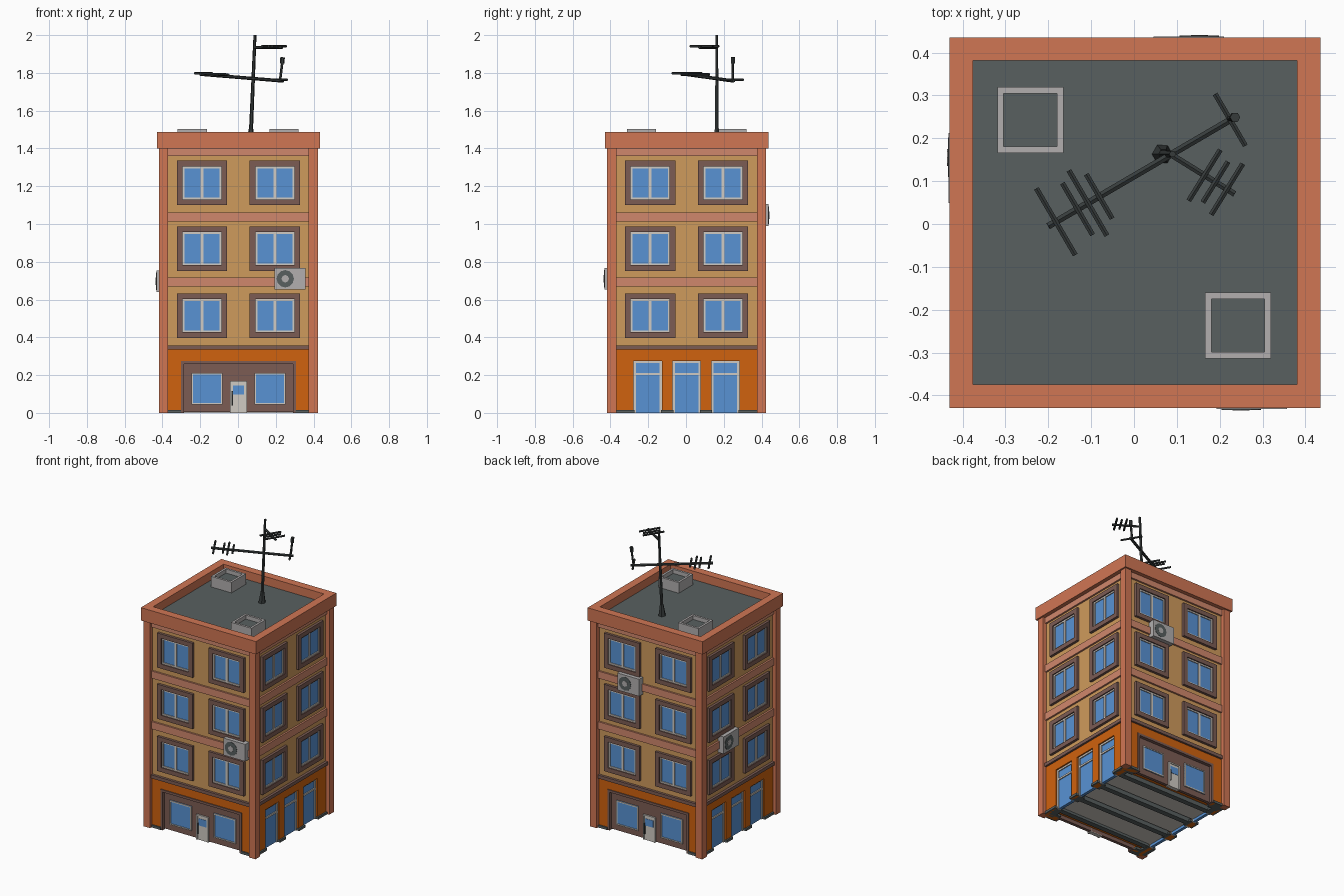
import bpy, bmesh, math
from mathutils import Matrix, Vector

if "Cube" in bpy.data.objects:
    bpy.data.objects.remove(bpy.data.objects["Cube"])

# ---------- materials (sRGB converted to linear) ----------
def mat(name, rgb):
    m = bpy.data.materials.new(name)
    lin = [((c / 255 + 0.055) / 1.055) ** 2.4 for c in rgb]
    m.diffuse_color = (*lin, 1)
    m.use_nodes = True
    m.node_tree.nodes["Principled BSDF"].inputs["Base Color"].default_value = m.diffuse_color
    return m

TERRA = mat("terracotta", (208, 118, 84))
PINK = mat("pink_band", (208, 135, 108))
TAN = mat("tan_wall", (207, 155, 92))
ORANGE = mat("orange_wall", (208, 98, 14))
BROWN = mat("brown_trim", (124, 92, 84))
GLASS = mat("blue_glass", (88, 146, 212))
FRAME = mat("light_frame", (208, 203, 196))
SLATE = mat("slate_grey", (88, 96, 96))
BLACK = mat("antenna_dark", (54, 59, 59))
GREY = mat("metal_grey", (178, 175, 175))

# ---------- part collector: one bmesh per named object ----------
parts = {}
OFFSET = Matrix.Translation((0.0025, 0.003, 0))

def get(name, material):
    if name not in parts:
        parts[name] = (bmesh.new(), material)
    return parts[name][0]

def box(name, material, x, y, z, turn=0):
    """Box from ranges; turn rotates it by quarter turns about z."""
    size = (x[1] - x[0], y[1] - y[0], z[1] - z[0])
    mid = Vector((sum(x) / 2, sum(y) / 2, sum(z) / 2))
    m = (OFFSET @ Matrix.Rotation(turn * math.pi / 2, 4, 'Z')
         @ Matrix.Translation(mid) @ Matrix.Diagonal((*size, 1)))
    bmesh.ops.create_cube(get(name, material), size=1, matrix=m)

def plate(name, material, side, u, z, d):
    """Box on a facade: u along the wall, z up, d outward from the centre."""
    box(name, material, u, (-d[1], -d[0]), z, side)

def ring(name, material, side, u, z, w, d, bottom=True):
    """Rectangular frame of width w on a facade."""
    z0 = z[0] + (w if bottom else 0)
    plate(name, material, side, (u[0], u[0] + w), (z0, z[1] - w), d)
    plate(name, material, side, (u[1] - w, u[1]), (z0, z[1] - w), d)
    plate(name, material, side, u, (z[1] - w, z[1]), d)
    if bottom:
        plate(name, material, side, u, (z[0], z0), d)

def rod(name, material, a, b, r1, r2=None, sides=6):
    a, b = Vector(a), Vector(b)
    m = (Matrix.Translation((a + b) / 2)
         @ (b - a).to_track_quat('Z', 'Y').to_matrix().to_4x4())
    bmesh.ops.create_cone(get(name, material), cap_ends=True, segments=sides, radius1=r1,
                          radius2=r1 if r2 is None else r2, depth=(b - a).length, matrix=m)

# ---------- main masses ----------
W = 0.393
box("upper_walls", TAN, (-W, W), (-W, W), (0.335, 1.40))
box("ground_core", ORANGE, (-0.37, 0.37), (-0.37, 0.37), (0.03, 0.335))
box("roof_deck", SLATE, (-0.385, 0.385), (-0.385, 0.385), (1.40, 1.43))
for s in range(4):
    box("corner_pillars", TERRA, (0.372, 0.4215), (0.372, 0.4215), (0, 1.40), s)
    box("parapet", TERRA, (-0.4325, 0.378), (-0.4325, -0.378), (1.40, 1.487), s)
    # horizontal bands
    for z in ((1.36, 1.40), (1.013, 1.062), (0.668, 0.718)):
        plate("floor_bands", PINK, s, (-0.375, 0.375), z, (0.38, 0.405))
    plate("shop_cornice", BROWN, s, (-0.375, 0.375), (0.335, 0.358), (0.38, 0.41))
    # upper windows
    for z0 in (0.397, 0.752, 1.100):
        for c in (-0.1925, 0.1925):
            ring("window_surrounds", BROWN, s, (c - 0.133, c + 0.133),
                 (z0, z0 + 0.235), 0.03, (0.385, 0.410))
            u, z = (c - 0.103, c + 0.103), (z0 + 0.03, z0 + 0.205)
            ring("window_frames", FRAME, s, u, z, 0.01, (0.385, 0.402))
            plate("window_frames", FRAME, s, (c - 0.008, c + 0.008), z, (0.385, 0.402))
            plate("window_glass", GLASS, s, u, z, (0.388, 0.396))

# ---------- shop fronts (front and back) ----------
for s in (0, 2):
    D = (0.36, 0.397)
    plate("shop_walls", ORANGE, s, (-0.305, 0.305), (0.275, 0.335), D)
    for k in (-1, 1):
        plate("shop_walls", ORANGE, s, sorted((k * 0.303, k * 0.39)), (0, 0.335), D)
        plate("plinth", SLATE, s, sorted((k * 0.303, k * 0.375)), (0, 0.016), (0.34, 0.407))
        c = k * 0.166
        u, z = (c - 0.082, c + 0.082), (0.045, 0.21)
        ring("shop_window_frames", FRAME, s, u, z, 0.008, (0.37, 0.389))
        plate("shop_window_glass", GLASS, s, u, z, (0.375, 0.385))
    ring("shop_surround", BROWN, s, (-0.305, 0.305), (0, 0.275), 0.016, (0.36, 0.403), False)
    plate("shop_panel", BROWN, s, (-0.29, 0.29), (0.005, 0.26), (0.36, 0.381))
    # entrance door with small window and handle
    plate("shop_door", FRAME, s, (-0.045, 0.045), (0, 0.17), (0.36, 0.387))
    ring("shop_door", FRAME, s, (-0.045, 0.045), (0, 0.17), 0.009, (0.38, 0.392), False)
    plate("door_window", GLASS, s, (-0.03, 0.03), (0.098, 0.145), (0.38, 0.389))
    rod_u = (-0.036, -0.030)
    plate("door_handle", BLACK, s, rod_u, (0.04, 0.115), (0.385, 0.396))

# ---------- glazed door rows (left and right) ----------
for s in (1, 3):
    D = (0.36, 0.397)
    plate("side_walls", ORANGE, s, (-0.39, 0.39), (0.275, 0.335), D)
    for u in ((-0.39, -0.28), (-0.131, -0.074), (0.074, 0.131), (0.28, 0.39)):
        plate("side_walls", ORANGE, s, u, (0, 0.275), D)
        plate("plinth", SLATE, s, (max(u[0], -0.375) - 0.004, min(u[1], 0.375) + 0.004),
              (0, 0.016), (0.34, 0.407))
    for c in (-0.2055, 0, 0.2055):
        u, z = (c - 0.0745, c + 0.0745), (0, 0.275)
        ring("side_door_frames", FRAME, s, u, z, 0.012, (0.36, 0.387), False)
        plate("side_door_frames", FRAME, s, u, (0.2, 0.212), (0.36, 0.387))
        plate("side_door_glass", GLASS, s, u, z, (0.36, 0.380))

# ---------- underside: door floors and foundation strips running across ----------
for c in (-0.2055, 0, 0.2055):
    box("floor_slabs", FRAME, (-0.36, 0.36), (c - 0.07, c + 0.07), (0.018, 0.035))
for c in (-0.29, -0.1025, 0.1025, 0.29):
    box("plinth", SLATE, (-0.35, 0.35), (c - 0.018, c + 0.018), (0.001, 0.032))

# ---------- air conditioners: side, centre u, centre z ----------
for s, u, z in ((0, 0.2725, 0.71), (2, -0.125, 1.047), (3, -0.1275, 0.697)):
    plate("air_conditioners", GREY, s, (u - 0.082, u + 0.082), (z - 0.058, z + 0.058), (0.385, 0.435))
    rot = OFFSET @ Matrix.Rotation(s * math.pi / 2, 4, 'Z')
    f = u - 0.025
    rod("fan_grilles", SLATE, rot @ Vector((f, -0.43, z)), rot @ Vector((f, -0.437, z)), 0.046, sides=12)
    rod("fan_hubs", GREY, rot @ Vector((f, -0.43, z)), rot @ Vector((f, -0.4385, z)), 0.02, sides=8)

# ---------- roof vents ----------
for cx, cy in ((-0.2445, 0.240), (0.2405, -0.2395)):
    for k in range(4):
        a, b = 0.077, 0.062
        x, y = (((-a, b), (-a, -b)), ((b, a), (-a, b)), ((-b, a), (b, a)), ((-a, -b), (-b, a)))[k]
        box("roof_vents", GREY, (cx + x[0], cx + x[1]), (cy + y[0], cy + y[1]), (1.43, 1.502))
    box("vent_wells", SLATE, (cx - 0.064, cx + 0.064), (cy - 0.064, cy + 0.064), (1.43, 1.475))

# ---------- roof antenna ----------
foot, top = Vector((0.066, 0.163, 1.43)), Vector((0.09, 0.163, 2.0))
rod("antenna_mast", BLACK, foot, top, 0.011, 0.008)
rod("antenna_foot", BLACK, foot, foot.lerp(top, 0.13), 0.024, 0.012)

def boom(name, a, b, r, elements):
    """Boom with crosswise elements given as (position along, half length)."""
    a, b = Vector(a), Vector(b)
    rod(name, BLACK, a, b, r)
    side = (b - a).cross(Vector((0, 0, 1))).normalized()
    for t, h in elements:
        c = a.lerp(b, t) + Vector((0, 0, 0.006))
        rod(name + "_elements", BLACK, c - side * h, c + side * h, 0.007)

boom("lower_boom", (-0.2, -0.005, 1.793), (0.24, 0.252, 1.757), 0.009,
     ((0.04, 0.09), (0.155, 0.07), (0.21, 0.088), (0.27, 0.06), (0.965, 0.07)))
boom("upper_boom", (0.085, 0.163, 1.935), (0.235, 0.07, 1.935), 0.008,
     ((0.53, 0.07), (0.7, 0.056), (0.88, 0.07)))
rod("antenna_post", BLACK, (0.222, 0.246, 1.755), (0.235, 0.249, 1.86), 0.007)
rod("antenna_post_head", BLACK, (0.234, 0.249, 1.85), (0.236, 0.249, 1.883), 0.012)

# ---------- write objects ----------
for name, (bm, material) in parts.items():
    bmesh.ops.recalc_face_normals(bm, faces=bm.faces)
    me = bpy.data.meshes.new(name)
    bm.to_mesh(me)
    bm.free()
    me.materials.append(material)
    bpy.context.collection.objects.link(bpy.data.objects.new(name, me))
